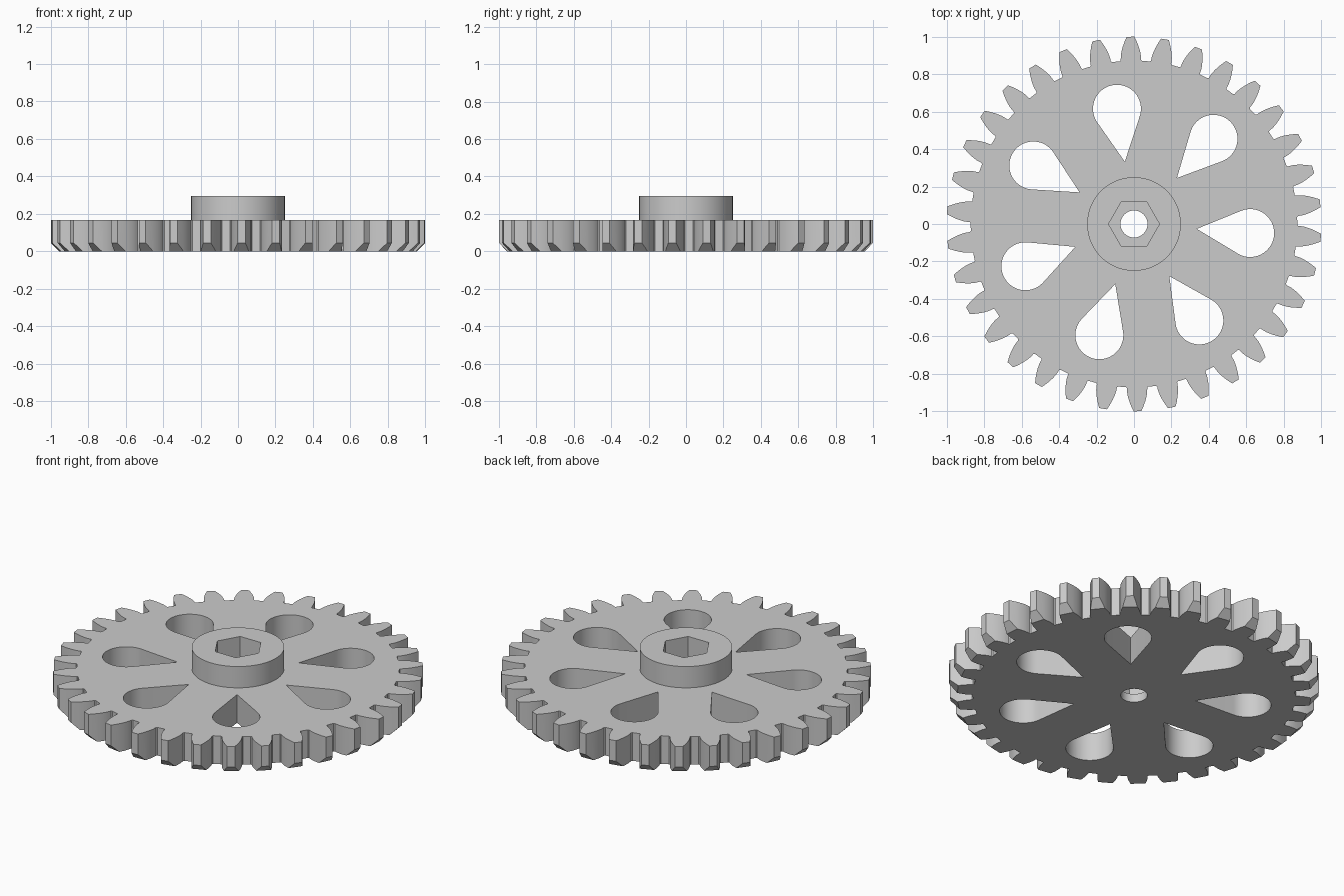
import bpy
import bmesh
from math import pi, tau, cos, sin, tan, acos, asin, radians, sqrt

cube = bpy.data.objects.get("Cube")
if cube:
    bpy.data.objects.remove(cube, do_unlink=True)

TEETH = 34
TIP_R, ROOT_R = 1.0, 0.872
PITCH_R = TIP_R * TEETH / (TEETH + 2)
PRESSURE = radians(20)
PHASE = radians(91.07)          # angle of the first tooth
WHEEL_H, HUB_TOP, HUB_R = 0.168, 0.295, 0.25
BORE_R, HEX_R, HEX_FLOOR = 0.072, 0.136, 0.05
CHAMFER = 0.045

grey = bpy.data.materials.new("light_grey")
grey.use_nodes = True
grey.diffuse_color = (0.6, 0.6, 0.6, 1)
grey.node_tree.nodes["Principled BSDF"].inputs["Base Color"].default_value = (0.6, 0.6, 0.6, 1)


def polar(r, a):
    return r * cos(a), r * sin(a)


def circle(r, n):
    return [polar(r, tau * i / n) for i in range(n)]


def finish(name, bm):
    bmesh.ops.recalc_face_normals(bm, faces=bm.faces)
    mesh = bpy.data.meshes.new(name)
    bm.to_mesh(mesh)
    bm.free()
    mesh.materials.append(grey)
    obj = bpy.data.objects.new(name, mesh)
    bpy.context.collection.objects.link(obj)
    return obj


def prism(name, outline, z0, z1):
    """Closed outline pushed straight up from z0 to z1."""
    bm = bmesh.new()
    base = bm.faces.new([bm.verts.new((x, y, z0)) for x, y in outline])
    top = bmesh.ops.extrude_face_region(bm, geom=[base])["geom"]
    for v in top:
        if isinstance(v, bmesh.types.BMVert):
            v.co.z = z1
    return finish(name, bm)


def carve(obj, cutter, operation="DIFFERENCE"):
    """Apply a boolean and discard the cutter."""
    cutter.hide_render = True
    mod = obj.modifiers.new("carve", "BOOLEAN")
    mod.operation, mod.solver, mod.object = operation, "EXACT", cutter
    bpy.context.view_layer.objects.active = obj
    bpy.ops.object.modifier_apply(modifier=mod.name)
    bpy.data.objects.remove(cutter, do_unlink=True)


def smooth(obj):
    bpy.ops.object.select_all(action="DESELECT")
    obj.select_set(True)
    bpy.context.view_layer.objects.active = obj
    bpy.ops.object.shade_smooth_by_angle(angle=radians(30))


# Involute tooth outline: one flank, mirrored and repeated
def flank():
    base_r = PITCH_R * cos(PRESSURE)
    half = pi / (2 * TEETH) + tan(PRESSURE) - PRESSURE
    steps = 7
    pts = [(ROOT_R, half + 0.007), (ROOT_R + 0.005, half + 0.001)]
    for i in range(steps):
        r = base_r + (TIP_R - base_r) * (i / (steps - 1)) ** 1.5
        a = acos(min(1, base_r / r))
        pts.append((r, half - (tan(a) - a)))
    return pts


def gear_outline():
    side = flank()
    tooth = [(r, -a) for r, a in side] + side[::-1]
    return [polar(r, a + PHASE + tau * k / TEETH) for k in range(TEETH) for r, a in tooth]


# Teardrop opening: an arc meeting two tangents at a point towards the hub
def teardrop(angle, tip=0.336, centre=0.622, radius=0.128, n=40):
    spread = pi / 2 + asin(radius / (centre - tip))
    pts = [(tip, 0)]
    for i in range(n + 1):
        x, y = polar(radius, spread * (2 * i / n - 1))
        pts.append((centre + x, y))
    c, s = cos(angle), sin(angle)
    return [(x * c - y * s, x * s + y * c) for x, y in pts]


# Toothed wheel, with the lower tooth tips chamfered by a widening cone
wheel = prism("toothed_wheel", gear_outline(), 0, WHEEL_H)
low, high = -0.05, 0.3
bm = bmesh.new()
rings = []
for z in (low, high):
    r = (TIP_R - CHAMFER + z) / cos(pi / TEETH)
    rings.append([bm.verts.new((*polar(r, PHASE + tau * (k + 0.5) / TEETH), z)) for k in range(TEETH)])
    bm.faces.new(rings[-1])
for k in range(TEETH):
    j = (k + 1) % TEETH
    bm.faces.new((rings[0][k], rings[0][j], rings[1][j], rings[1][k]))
carve(wheel, finish("chamfer_cone", bm), "INTERSECT")

for k in range(7):
    carve(wheel, prism("opening_cutter", teardrop(radians(-4.45) + tau * k / 7), -0.1, 0.4))

# Hub collar
hub = prism("hub", circle(HUB_R, 96), WHEEL_H, HUB_TOP)

# Hexagonal socket through the hub, round bore through its floor
for part in (wheel, hub):
    carve(part, prism("socket_cutter", circle(HEX_R, 6), HEX_FLOOR, 0.5))
carve(wheel, prism("bore_cutter", circle(BORE_R, 48), -0.1, 0.1))

for part in (wheel, hub):
    smooth(part)
